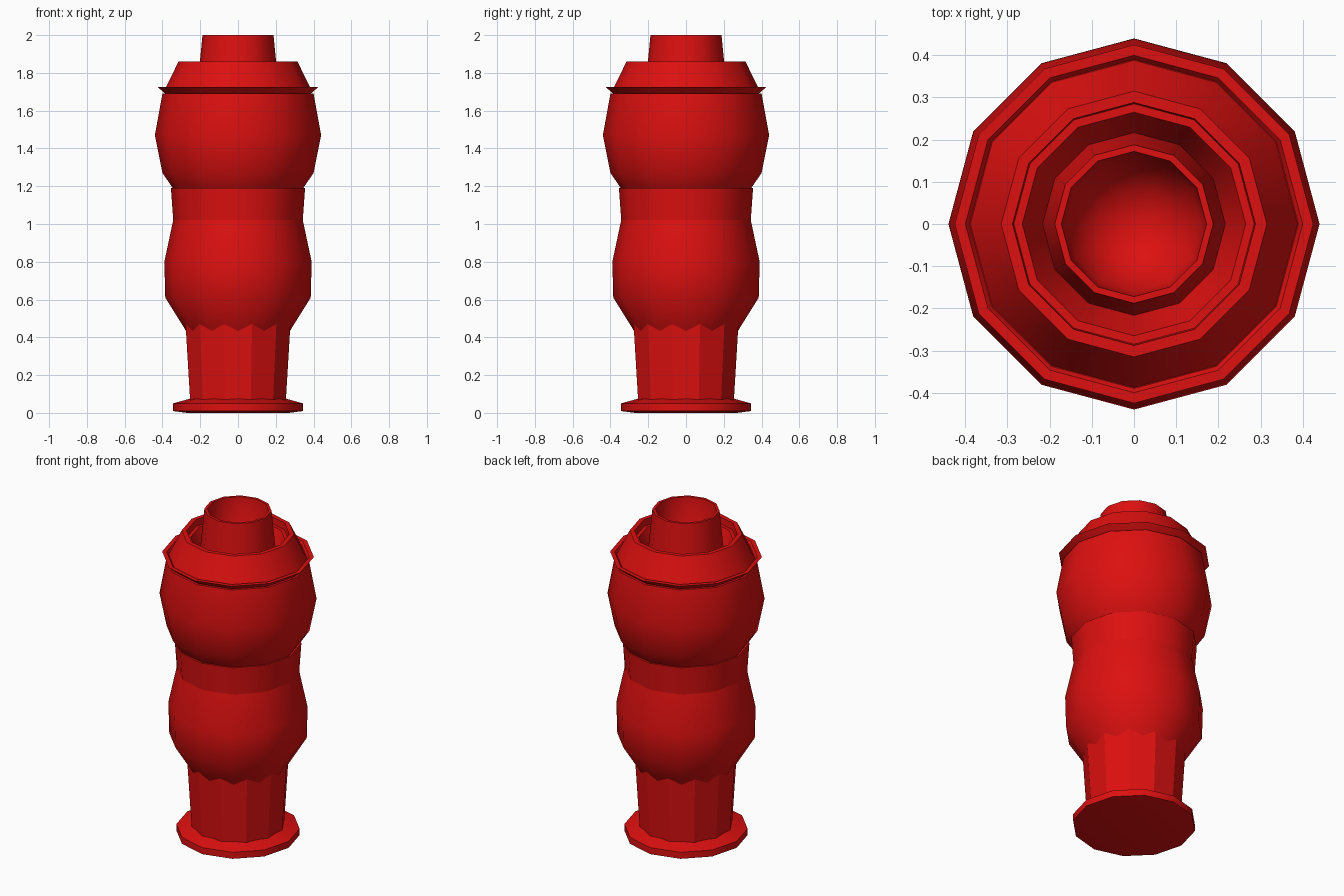
import bpy
import bmesh
import math

if "Cube" in bpy.data.objects:
    bpy.data.objects.remove(bpy.data.objects["Cube"], do_unlink=True)

red = bpy.data.materials.new("glazed_red")
red.use_nodes = True
colour = (0.72, 0.005, 0.005, 1)
red.diffuse_color = colour
red.node_tree.nodes["Principled BSDF"].inputs["Base Color"].default_value = colour


def lathe(name, profile, sides=12, turn=0.0, angle=32):
    """Spin a (radius, height) profile around z; zero radius makes a pole."""
    bm = bmesh.new()
    rings = []
    for r, z in profile:
        if r == 0:
            rings.append([bm.verts.new((0, 0, z))] * sides)
            continue
        angles = [turn + math.tau * i / sides for i in range(sides)]
        rings.append([bm.verts.new((r * math.cos(a), r * math.sin(a), z)) for a in angles])
    for low, high in zip(rings, rings[1:]):
        for i in range(sides):
            j = (i + 1) % sides
            corners = dict.fromkeys((low[i], low[j], high[j], high[i]))
            bm.faces.new(list(corners))
    mesh = bpy.data.meshes.new(name)
    bm.to_mesh(mesh)
    bm.free()
    mesh.materials.append(red)
    obj = bpy.data.objects.new(name, mesh)
    bpy.context.collection.objects.link(obj)
    bpy.ops.object.select_all(action="DESELECT")
    obj.select_set(True)
    bpy.context.view_layer.objects.active = obj
    bpy.ops.object.shade_smooth_by_angle(angle=math.radians(angle))
    return obj


# Foot plate with a closed underside
lathe("foot", [(0, 0), (0.27, 0), (0.345, 0.01), (0.345, 0.05), (0.255, 0.075)])

# Faceted stem, turned half a side so the belly meets it in scallops
lathe("stem", [(0.262, 0.06), (0.288, 0.48)], turn=math.pi / 12, angle=20)

# Lower belly
lathe("lower_belly", [(0.268, 0.42), (0.285, 0.45), (0.385, 0.61), (0.39, 0.80), (0.343, 1.02)], angle=40)

# Collar between the bellies
lathe("collar", [(0.343, 1.02), (0.355, 1.19), (0.33, 1.19)])

# Upper belly
lathe("upper_belly", [(0.345, 1.19), (0.40, 1.27), (0.44, 1.47), (0.40, 1.69), (0.37, 1.69)], angle=40)

# Thin upturned flange
lathe("flange", [(0.385, 1.69), (0.425, 1.725), (0.40, 1.725), (0.39, 1.71), (0.37, 1.71)])

# Sloping cap with a stepped rim and an inward funnel
lathe("cap", [(0.388, 1.71), (0.315, 1.86), (0.288, 1.86), (0.285, 1.82),
              (0.265, 1.82), (0.215, 1.70), (0.19, 1.70)])

# Hollow flue pot with a rounded floor
lathe("flue", [(0.218, 1.69), (0.188, 2.0), (0.172, 2.0), (0.16, 1.80), (0.09, 1.71), (0, 1.69)], angle=50)
